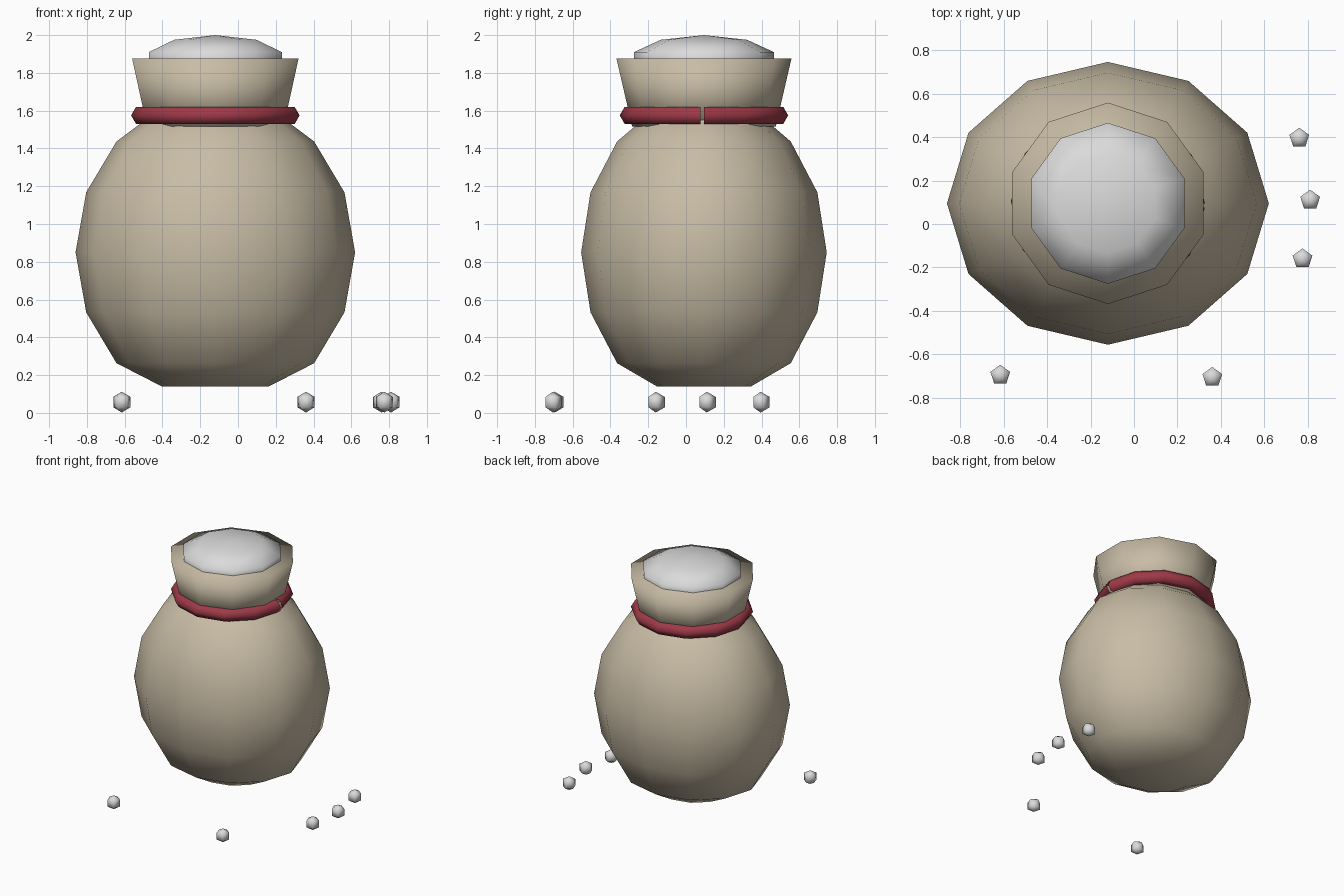
import bpy, math

if "Cube" in bpy.data.objects:
    bpy.data.objects.remove(bpy.data.objects["Cube"])


def material(name, r, g, b):
    lin = lambda c: ((c / 255 + 0.055) / 1.055) ** 2.4
    m = bpy.data.materials.new(name)
    m.diffuse_color = (lin(r), lin(g), lin(b), 1)
    m.use_nodes = True
    m.node_tree.nodes["Principled BSDF"].inputs["Base Color"].default_value = m.diffuse_color
    return m


cloth = material("beige cloth", 200, 188, 165)
cord = material("red cord", 158, 58, 72)
grain = material("pale grain", 218, 219, 218)


def make(name, verts, faces, loc, mat):
    me = bpy.data.meshes.new(name)
    me.from_pydata(verts, [], faces)
    me.materials.append(mat)
    me.shade_smooth()
    ob = bpy.data.objects.new(name, me)
    ob.location = loc
    bpy.context.collection.objects.link(ob)
    return ob


def lathe(name, profile, segs, loc, mat, sy=1.0):
    """Revolve (radius, z) points, bottom to top, first and last being poles."""
    verts = [(0, 0, profile[0][1])]
    for r, z in profile[1:-1]:
        for i in range(segs):
            a = math.pi / 2 + math.tau * i / segs
            verts.append((r * math.cos(a), sy * r * math.sin(a), z))
    verts.append((0, 0, profile[-1][1]))
    top, rings, faces = len(verts) - 1, len(profile) - 2, []
    for i in range(segs):
        j = (i + 1) % segs
        faces.append((0, 1 + j, 1 + i))
        for k in range(rings - 1):
            b = 1 + k * segs
            faces.append((b + i, b + j, b + segs + j, b + segs + i))
        b = 1 + (rings - 1) * segs
        faces.append((b + i, b + j, top))
    return make(name, verts, faces, loc, mat)


def ball(r, rz, rings):
    return [(r * math.sin(math.pi * k / rings), -rz * math.cos(math.pi * k / rings))
            for k in range(rings + 1)]


CX, CY = -0.12, 0.095

# sack body: ellipsoid with its underside pressed flat
body = [(r, max(z, -0.71)) for r, z in ball(0.74, 0.83, 8)]
lathe("sack_body", body, 12, (CX, CY, 0.85), cloth, 0.65 / 0.74)

# flared neck
lathe("sack_neck", [(0, 1.515), (0.38, 1.515), (0.463, 1.875), (0, 1.875)],
      10, (CX, CY, 0), cloth)

# heaped contents showing at the mouth
lathe("contents", ball(0.389, 0.13, 5), 10, (CX, CY, 1.87), grain)

# cord around the neck, with a narrow gap at its ends
ARC, SEG, SIDES, MAJOR, MINOR = 6.24, 12, 6, 0.394, 0.052
verts, faces = [], []
for i in range(SEG + 1):
    a = ARC * i / SEG
    for k in range(SIDES):
        t = math.tau * k / SIDES
        r = MAJOR + MINOR * math.cos(t)
        verts.append((r * math.cos(a), r * math.sin(a), MINOR * math.sin(t)))
for i in range(SEG):
    for k in range(SIDES):
        n = (k + 1) % SIDES
        faces.append((i * SIDES + k, (i + 1) * SIDES + k,
                      (i + 1) * SIDES + n, i * SIDES + n))
make("tie_cord", verts, faces, (CX, CY, 1.575), cord)

# spilled grains on the ground
for n, (x, y) in enumerate([(-0.615, -0.695), (0.36, -0.705), (0.775, -0.16),
                            (0.81, 0.11), (0.76, 0.395)]):
    lathe(f"spilled_grain_{n + 1}", ball(0.055, 0.055, 3), 5, (x, y, 0.057), grain)
